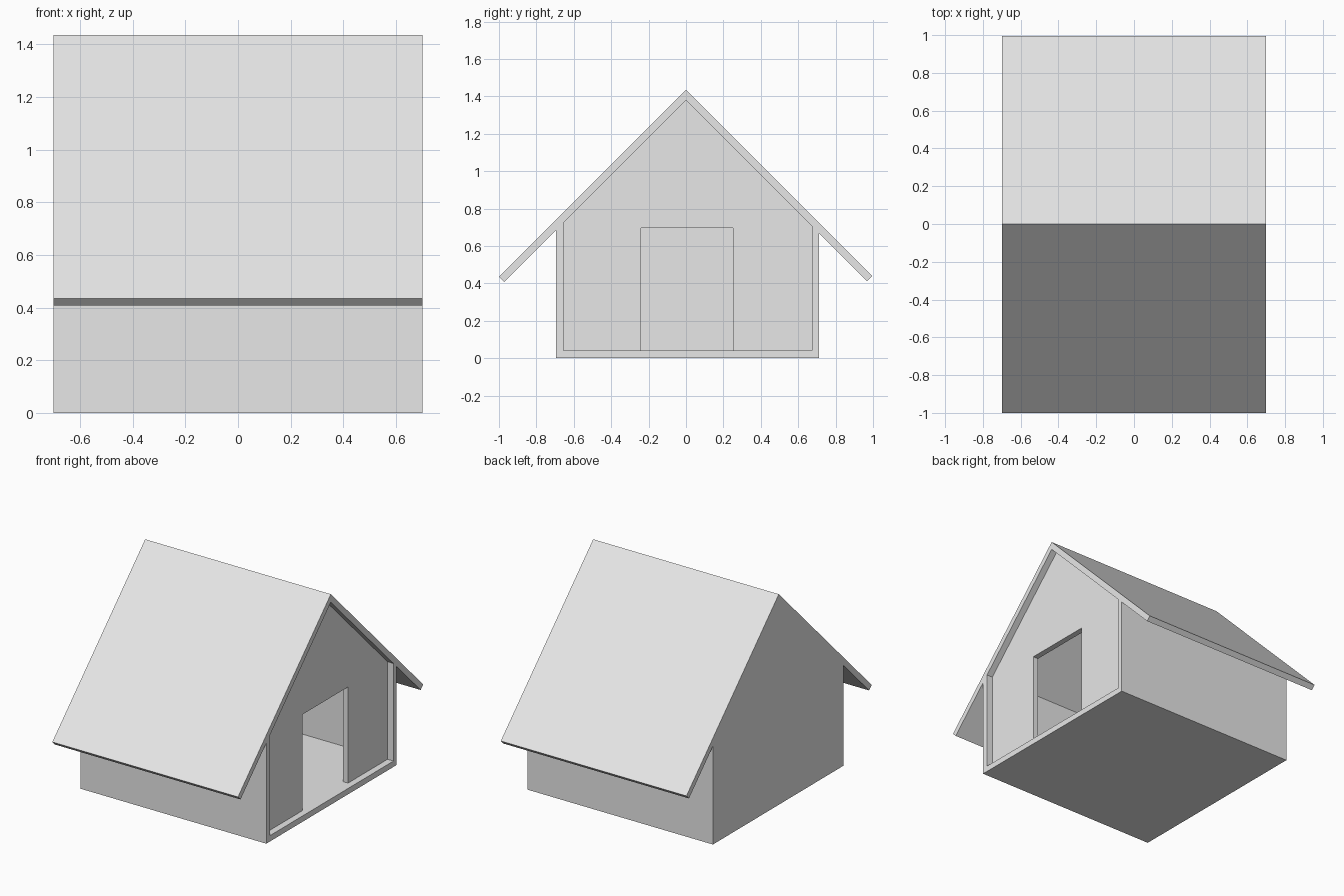
import bpy
import bmesh

if "Cube" in bpy.data.objects:
    bpy.data.objects.remove(bpy.data.objects["Cube"], do_unlink=True)

grey = bpy.data.materials.new("light grey")
grey.use_nodes = True
GREY = (0.8, 0.8, 0.8, 1)
grey.diffuse_color = GREY
grey.node_tree.nodes["Principled BSDF"].inputs["Base Color"].default_value = GREY

# Main dimensions
END = 0.7                      # half length along x
RIDGE_Y, RIDGE_Z = 0.0, 1.435
ROOF_DROP = 0.055              # vertical thickness of the roof
FLOOR = 0.04
OUT_L, OUT_R = -0.695, 0.71    # outer wall faces
IN_L, IN_R = -0.655, 0.675     # inner wall faces


def underside(y):
    """Height of the roof underside at y."""
    return RIDGE_Z - ROOF_DROP - abs(y - RIDGE_Y)


def prism(name, profile, x0, x1):
    """Extrude a (y, z) outline along x."""
    bm = bmesh.new()
    face = bm.faces.new([bm.verts.new((x0, y, z)) for y, z in profile])
    out = bmesh.ops.extrude_face_region(bm, geom=[face])
    moved = [v for v in out["geom"] if isinstance(v, bmesh.types.BMVert)]
    bmesh.ops.translate(bm, verts=moved, vec=(x1 - x0, 0, 0))
    bmesh.ops.recalc_face_normals(bm, faces=bm.faces)
    mesh = bpy.data.meshes.new(name)
    bm.to_mesh(mesh)
    bm.free()
    mesh.materials.append(grey)
    obj = bpy.data.objects.new(name, mesh)
    bpy.context.collection.objects.link(obj)
    return obj


# Pitched roof with square-cut eaves
half = ROOF_DROP / 2
eave_l, eave_r = -1.0, 0.995
roof = [(eave_l, RIDGE_Z + eave_l), (RIDGE_Y, RIDGE_Z), (eave_r, RIDGE_Z - eave_r),
        (eave_r - half, RIDGE_Z - eave_r - half),
        (RIDGE_Y, RIDGE_Z - ROOF_DROP),
        (eave_l + half, RIDGE_Z + eave_l - half)]
prism("roof", roof, -END, END)

# Floor and the two long side walls
prism("floor", [(IN_L, 0), (IN_R, 0), (IN_R, FLOOR), (IN_L, FLOOR)], -END, END)
for name, a, b in (("front_wall", OUT_L, IN_L), ("back_wall", IN_R, OUT_R)):
    prism(name, [(a, 0), (b, 0), (b, underside(b)), (a, underside(a))], -END, END)

# Closed gable end, flush with the roof edge
gable_top = [(IN_R, FLOOR), (IN_R, underside(IN_R)), (RIDGE_Y, underside(RIDGE_Y)),
             (IN_L, underside(IN_L)), (IN_L, FLOOR)]
prism("closed_gable", gable_top, -END, -END + 0.04)

# Recessed gable end with a doorway
door_l, door_r, door_top = -0.24, 0.25, 0.695
doorway = [(door_l, FLOOR), (door_l, door_top), (door_r, door_top), (door_r, FLOOR)]
prism("doorway_gable", gable_top + doorway, END - 0.085, END - 0.045)
